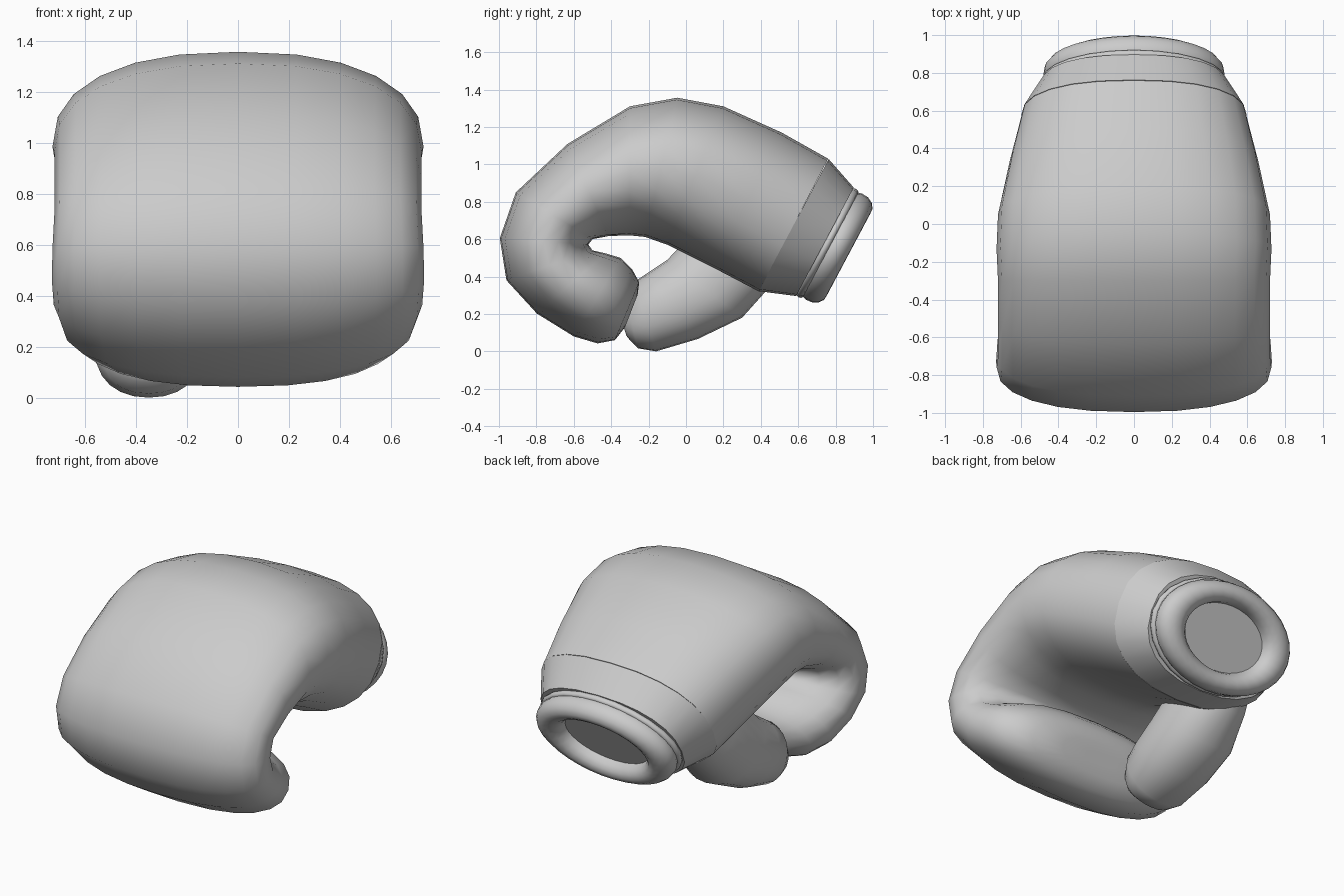
import bpy
import bmesh
from math import cos, sin, pi, radians, copysign
from mathutils import Vector

cube = bpy.data.objects.get("Cube")
if cube:
    bpy.data.objects.remove(cube, do_unlink=True)

# One plain grey leather colour
grey = bpy.data.materials.new("plain grey")
grey.use_nodes = True
colour = (0.6, 0.6, 0.6, 1)
grey.diffuse_color = colour
grey.node_tree.nodes["Principled BSDF"].inputs["Base Color"].default_value = colour


def power(value, exponent):
    return copysign(abs(value) ** exponent, value)


def with_midpoints(keys):
    """Add one smooth in-between section between every pair of key sections."""
    keys = [Vector(key) for key in keys]
    padded = [keys[0]] + keys + [keys[-1]]
    result = [keys[0]]
    for before, start, end, after in zip(padded, keys, keys[1:], padded[3:]):
        middle = (start + end) / 2
        result += [middle + (middle - (before + after) / 2) / 8, end]
    return result


def loft(name, sections, squareness=2.0, centre=0.0, segments=24):
    """Skin rounded rings; a section is outer y, outer z, inner y, inner z, half width."""
    bm = bmesh.new()
    rings = []
    for outer_y, outer_z, inner_y, inner_z, width in sections:
        ring = []
        for i in range(segments):
            angle = 2 * pi * i / segments
            across = power(cos(angle), 2 / squareness)
            blend = (1 + power(sin(angle), 2 / squareness)) / 2
            ring.append(bm.verts.new((
                centre + width * across,
                inner_y + (outer_y - inner_y) * blend,
                inner_z + (outer_z - inner_z) * blend)))
        rings.append(ring)
    for first, second in zip(rings, rings[1:]):
        for i in range(segments):
            j = (i + 1) % segments
            bm.faces.new((first[i], first[j], second[j], second[i]))
    bm.faces.new(rings[0])
    bm.faces.new(rings[-1])
    bmesh.ops.recalc_face_normals(bm, faces=bm.faces)
    mesh = bpy.data.meshes.new(name)
    bm.to_mesh(mesh)
    bm.free()
    mesh.materials.append(grey)
    obj = bpy.data.objects.new(name, mesh)
    bpy.context.collection.objects.link(obj)
    bpy.ops.object.select_all(action="DESELECT")
    obj.select_set(True)
    bpy.context.view_layer.objects.active = obj
    bpy.ops.object.shade_smooth_by_angle(angle=radians(55))


# The wrist opening is tilted; its rings are placed by depth along one axis
tilt = radians(62)
wrist_up = Vector((cos(tilt), sin(tilt)))
wrist_axis = Vector((sin(tilt), -cos(tilt)))
wrist_start = Vector((0.575, 0.675))


def wrist_ring(depth, radius):
    middle = wrist_start + wrist_axis * depth
    reach = wrist_up * radius * 0.67
    return (*(middle + reach), *(middle - reach), radius)


def rolled_edge(depth, radius, half_depth, thickness, start, end, steps):
    """Sweep an oval bead around the wrist, from one angle of the bead to another."""
    sections = []
    for i in range(steps + 1):
        angle = radians(start + (end - start) * i / steps)
        sections.append(wrist_ring(depth + half_depth * sin(angle),
                                   radius + thickness * cos(angle)))
    return sections


# Padded hand, curling from the wrist over the knuckles to the fingertips
loft("padded_hand", with_midpoints([
    (0.76, 1.03, 0.39, 0.32, 0.595),
    (0.2, 1.31, -0.1, 0.57, 0.72),
    (-0.3, 1.31, -0.3, 0.62, 0.72),
    (-0.91, 0.85, -0.5, 0.6, 0.72),
    (-0.96, 0.38, -0.5, 0.54, 0.73),
    (-0.6, 0.08, -0.35, 0.5, 0.69),
    (-0.38, 0.06, -0.25, 0.37, 0.5),
    (-0.3, 0.2, -0.28, 0.25, 0.1),
]), squareness=2.35)

# Thumb, rooted in the palm and reaching down beside the fingertips
loft("thumb", with_midpoints([
    (0.3, 0.9, 0.55, 0.5, 0.16),
    (-0.1, 0.49, 0.3, 0.18, 0.24),
    (-0.28, 0.37, -0.16, 0, 0.21),
    (-0.34, 0.2, -0.3, 0.06, 0.13),
    (-0.34, 0.15, -0.32, 0.1, 0.05),
]), squareness=2.2, centre=-0.35)

# Tapered wrist cuff behind the seam
loft("wrist_cuff", [wrist_ring(0, 0.597), wrist_ring(0.19, 0.49)], squareness=2.35)

# Narrow binding strip between cuff and rim
loft("binding_strip", rolled_edge(0.205, 0.47, 0.02, 0.02, -90, 90, 4))

# Rolled rim with a recessed opening
loft("rolled_rim", rolled_edge(0.255, 0.385, 0.08, 0.095, -60, 180, 9), segments=32)
